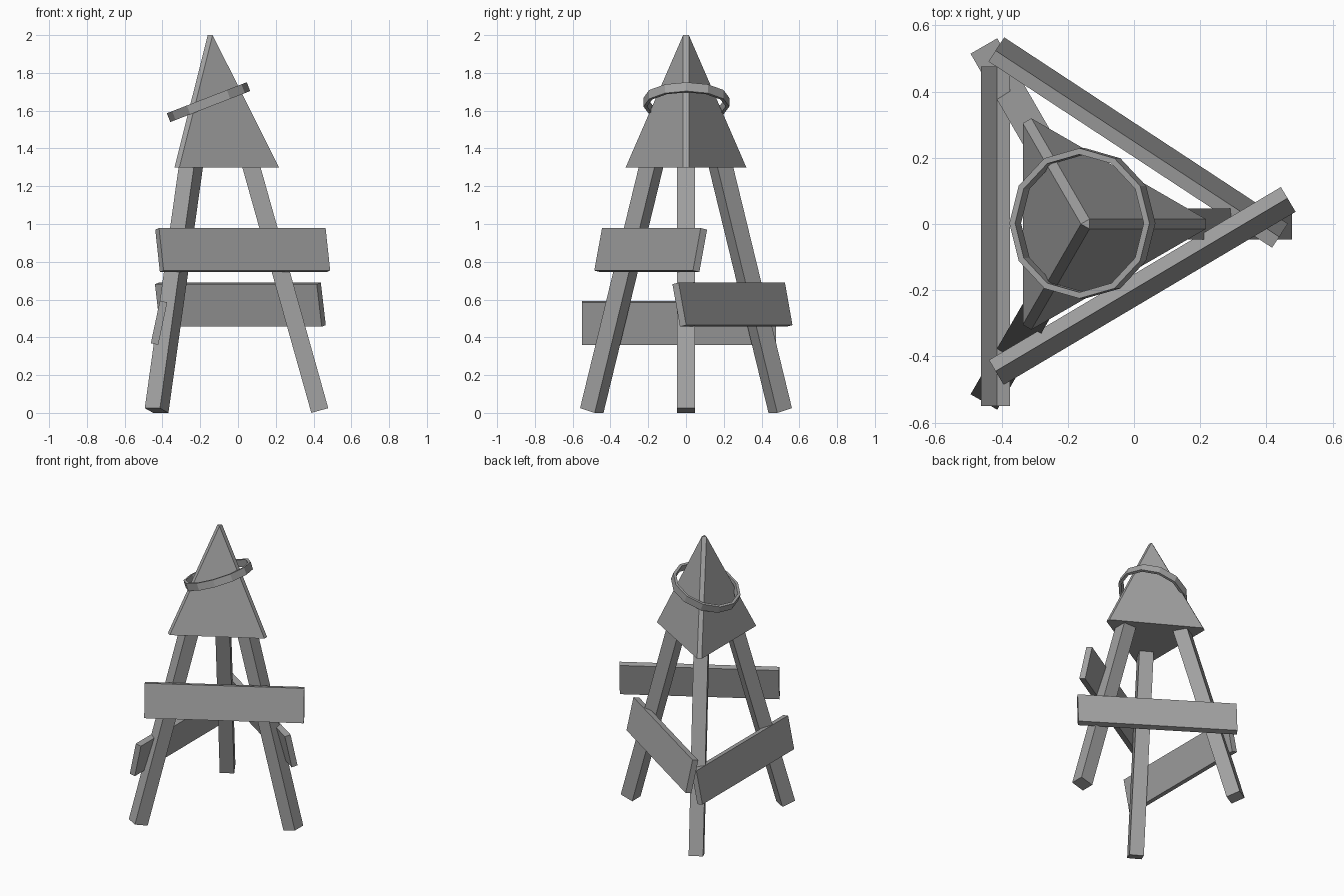
import bpy
import bmesh
from math import radians, sqrt
from mathutils import Matrix, Vector

default = bpy.data.objects.get("Cube")
if default:
    bpy.data.objects.remove(default, do_unlink=True)

AXIS = Vector((-0.143, 0, 0))  # vertical centre line of the tripod

grey = bpy.data.materials.new("plain_grey")
grey.use_nodes = True
colour = (0.36, 0.36, 0.36, 1)
grey.diffuse_color = colour
grey.node_tree.nodes["Principled BSDF"].inputs["Base Color"].default_value = colour


def turn(degrees, axis):
    return Matrix.Rotation(radians(degrees), 4, axis)


def finish(name, bm, matrix):
    bmesh.ops.recalc_face_normals(bm, faces=bm.faces)
    mesh = bpy.data.meshes.new(name)
    bm.to_mesh(mesh)
    bm.free()
    mesh.materials.append(grey)
    obj = bpy.data.objects.new(name, mesh)
    obj.matrix_world = matrix
    bpy.context.collection.objects.link(obj)
    return obj


def box(name, size, matrix, lift=0):
    bm = bmesh.new()
    bmesh.ops.create_cube(bm, size=1)
    bmesh.ops.scale(bm, vec=size, verts=bm.verts)
    bmesh.ops.translate(bm, vec=(0, 0, lift), verts=bm.verts)
    return finish(name, bm, matrix)


# Three splayed legs, square cut at the foot
LEG = 1.5
for name, angle in (("left_leg", 0), ("back_leg", 120), ("front_leg", 240)):
    place = (Matrix.Translation(AXIS) @ turn(angle, 'Z')
             @ Matrix.Translation((0.576, 0, 0.0126)) @ turn(-15.7, 'Y'))
    box(name, (0.093, 0.093, LEG), place, LEG / 2)

# Three leaning boards at different heights
boards = (
    ("front_board", (0.025, -0.187, 0.862), -59.35),
    ("back_board", (0.0125, 0.246, 0.573), 56.7),
    ("right_board", (-0.418, -0.037, 0.477), 180),
)
for name, centre, angle in boards:
    place = Matrix.Translation(centre) @ turn(angle, 'Z') @ turn(-12, 'Y')
    box(name, (0.04, 1.025, 0.23), place)

# Three-sided pointed cap with narrow chamfered ridges
bm = bmesh.new()
HALF = 0.015
rings = []
for radius, z in ((0.36, 1.3), (HALF / sqrt(3), 2.0)):
    rings.append([bm.verts.new(turn(a, 'Z') @ Vector((radius, side, z)))
                  for a in (0, 120, 240) for side in (-HALF, HALF)])
low, high = rings
for i in range(len(low)):
    j = (i + 1) % len(low)
    bm.faces.new((low[i], low[j], high[j], high[i]))
bm.faces.new(low[::-1])
bm.faces.new(high)
bmesh.ops.remove_doubles(bm, verts=bm.verts, dist=0.001)
finish("pointed_cap", bm, Matrix.Translation(AXIS))

# Tilted twelve-sided band around the cap
bm = bmesh.new()
bmesh.ops.create_cone(bm, cap_ends=False, segments=12, radius1=0.227,
                      radius2=0.227, depth=0.05)
band = finish("tilted_band", bm,
              Matrix.Translation((-0.156, 0.002, 1.645)) @ turn(-21.2, 'Y'))
solid = band.modifiers.new("thickness", 'SOLIDIFY')
solid.thickness = 0.018
solid.offset = -1
solid.use_even_offset = True
